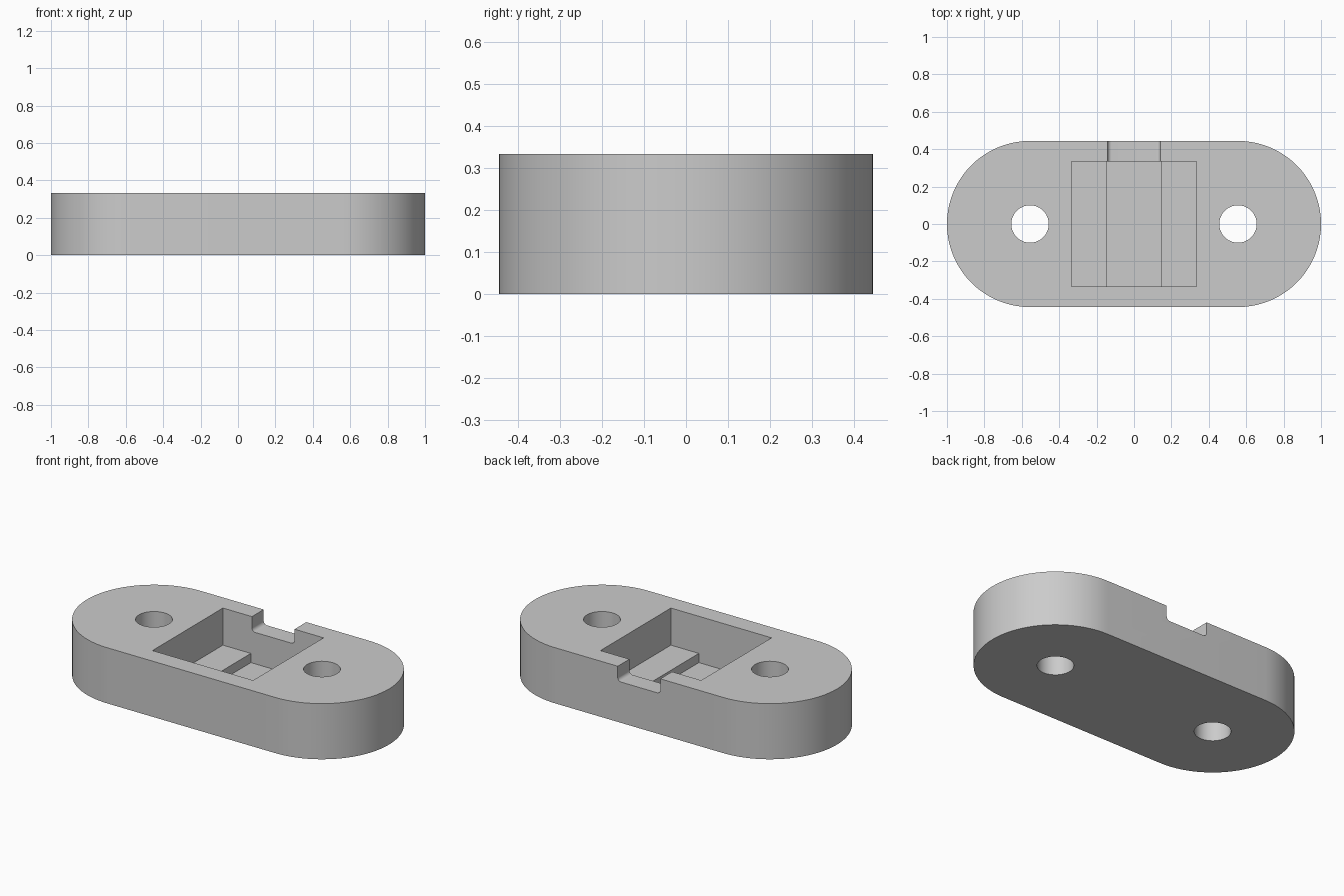
import bpy
import bmesh
import math
from mathutils import Vector

cube = bpy.data.objects.get("Cube")
if cube:
    bpy.data.objects.remove(cube, do_unlink=True)

HEIGHT, RADIUS, HOLE_X = 0.333, 0.444, 0.556

grey = bpy.data.materials.new("plain_grey")
grey.use_nodes = True
grey.diffuse_color = (0.6, 0.6, 0.6, 1)
grey.node_tree.nodes["Principled BSDF"].inputs["Base Color"].default_value = (0.6, 0.6, 0.6, 1)


def arc(cx, cy, r, start, end, steps):
    angles = [math.radians(start + (end - start) * i / steps) for i in range(steps + 1)]
    return [(cx + r * math.cos(a), cy + r * math.sin(a)) for a in angles]


def prism(name, outline, low, high, along="z"):
    """Extrude a closed outline along z (x, y points) or y (x, z points)."""
    bm = bmesh.new()
    place = (lambda u, v: (u, v, low)) if along == "z" else (lambda u, v: (u, low, v))
    face = bm.faces.new([bm.verts.new(place(u, v)) for u, v in outline])
    result = bmesh.ops.extrude_face_region(bm, geom=[face])
    verts = [g for g in result["geom"] if isinstance(g, bmesh.types.BMVert)]
    offset = Vector((0, 0, high - low)) if along == "z" else Vector((0, high - low, 0))
    bmesh.ops.translate(bm, verts=verts, vec=offset)
    bmesh.ops.recalc_face_normals(bm, faces=bm.faces)
    mesh = bpy.data.meshes.new(name)
    bm.to_mesh(mesh)
    bm.free()
    mesh.materials.append(grey)
    obj = bpy.data.objects.new(name, mesh)
    bpy.context.collection.objects.link(obj)
    return obj


def mirrored(half):
    return half + [(-u, v) for u, v in reversed(half)]


# Rounded body
body = prism("mount_body",
             arc(HOLE_X, 0, RADIUS, -90, 90, 40) + arc(-HOLE_X, 0, RADIUS, 90, 270, 40),
             0, HEIGHT)

# Screw holes
cutters = [prism("screw_hole_cutter", arc(side * HOLE_X, 0, 0.1, 0, 352.5, 47), -0.1, 0.5)
           for side in (-1, 1)]

# Square pocket with a deeper central channel
pocket = mirrored([(0.148, 0.056), (0.148, 0.111), (0.333, 0.111), (0.333, 0.5)])
cutters.append(prism("pocket_cutter", pocket, -0.333, 0.333, "y"))

# Cable notch in the back wall, rounded at its lower corners
floor, fillet, half_width = HEIGHT - 0.089, 0.022, 0.141
notch = mirrored(arc(half_width - fillet, floor + fillet, fillet, -90, 0, 8) + [(half_width, 0.5)])
cutters.append(prism("notch_cutter", notch, 0.2, 0.6, "y"))

# Cut the body and remove the helpers
bpy.ops.object.select_all(action="DESELECT")
bpy.context.view_layer.objects.active = body
body.select_set(True)
for cutter in cutters:
    cutter.hide_render = True
    mod = body.modifiers.new("cut", "BOOLEAN")
    mod.operation = "DIFFERENCE"
    mod.solver = "EXACT"
    mod.object = cutter
    bpy.ops.object.modifier_apply(modifier=mod.name)
    bpy.data.objects.remove(cutter, do_unlink=True)

bpy.ops.object.shade_smooth_by_angle(angle=math.radians(30))
